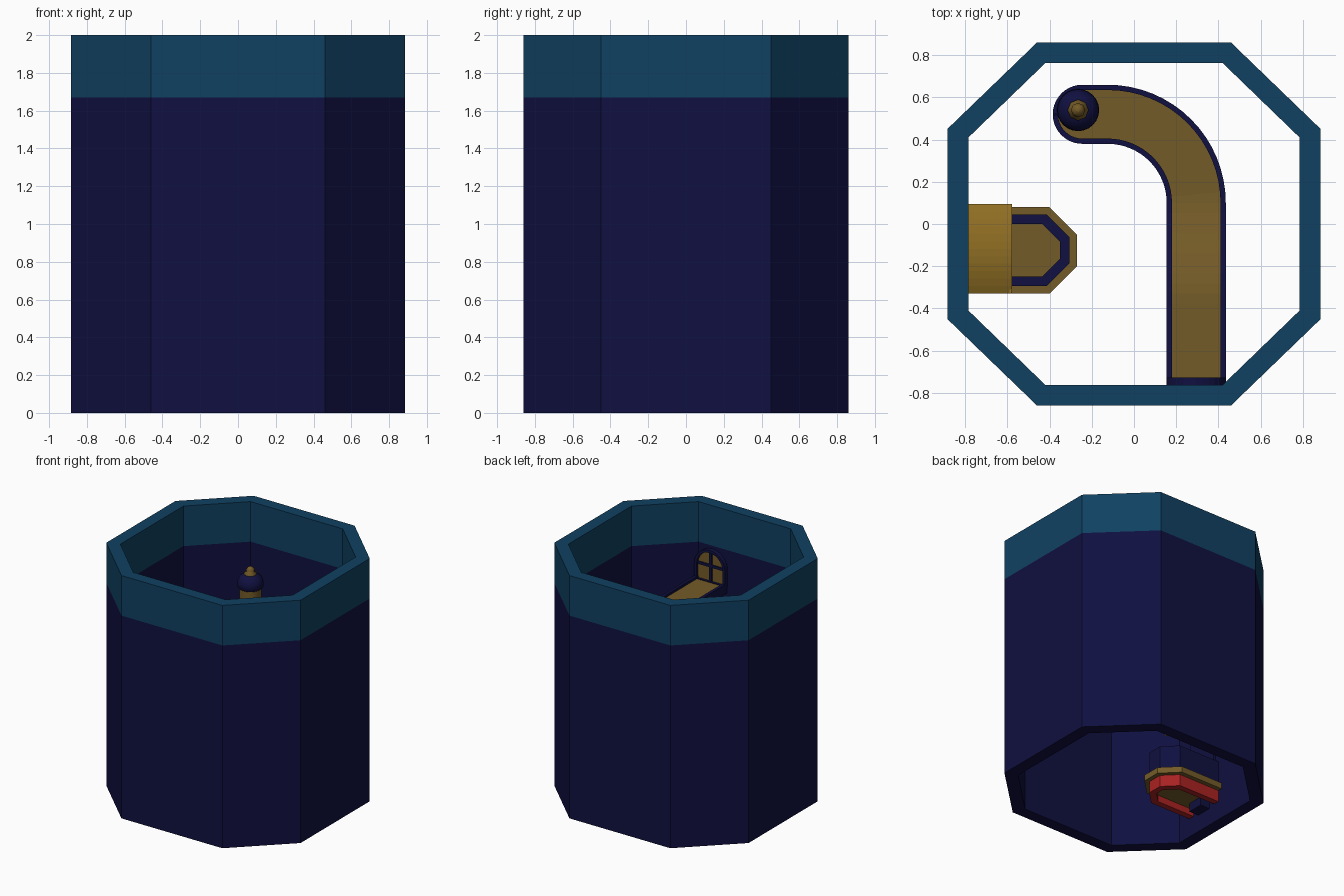
import bpy, bmesh, math
from mathutils import Vector

if "Cube" in bpy.data.objects:
    bpy.data.objects.remove(bpy.data.objects["Cube"])


def material(name, rgb):
    m = bpy.data.materials.new(name)
    m.diffuse_color = (*rgb, 1)
    m.use_nodes = True
    m.node_tree.nodes["Principled BSDF"].inputs["Base Color"].default_value = m.diffuse_color
    return m


NAVY = material("navy", (0.005, 0.005, 0.052))
TEAL = material("teal", (0.005, 0.053, 0.122))
BRONZE = material("dull_gold", (0.175, 0.105, 0.021))
GOLD = material("bright_gold", (0.29, 0.165, 0.018))
RED = material("red", (0.40, 0.016, 0.016))


def finish(name, bm, mats):
    bmesh.ops.recalc_face_normals(bm, faces=bm.faces)
    me = bpy.data.meshes.new(name)
    bm.to_mesh(me)
    bm.free()
    for m in mats:
        me.materials.append(m)
    ob = bpy.data.objects.new(name, me)
    bpy.context.collection.objects.link(ob)
    return ob


def place(p, h, axis):
    return (p[0], p[1], h) if axis == "z" else (p[0], h, p[1])


def prism(name, pts, a, b, mat, axis="z"):
    """Solid outline extruded from a to b."""
    bm = bmesh.new()
    lo = [bm.verts.new(place(p, a, axis)) for p in pts]
    hi = [bm.verts.new(place(p, b, axis)) for p in pts]
    bm.faces.new(lo)
    bm.faces.new(hi)
    n = len(pts)
    for i in range(n):
        j = (i + 1) % n
        bm.faces.new((lo[i], lo[j], hi[j], hi[i]))
    return finish(name, bm, [mat])


def band(name, outer, inner, a, b, mat, axis="z", closed=True):
    """Hollow wall between two outlines, from a to b."""
    bm = bmesh.new()
    rows = [[bm.verts.new(place(p, h, axis)) for p in pts]
            for pts, h in ((outer, a), (outer, b), (inner, b), (inner, a))]
    n = len(outer)
    for i in range(n if closed else n - 1):
        j = (i + 1) % n
        for k in range(4):
            r, s = rows[k], rows[(k + 1) % 4]
            bm.faces.new((r[i], r[j], s[j], s[i]))
    if not closed:
        for i in (0, n - 1):
            bm.faces.new([r[i] for r in rows])
    return finish(name, bm, [mat])


def lathe(name, profile, cx, cy, mat, n=24):
    bm = bmesh.new()
    rows = [[bm.verts.new((cx + r * math.cos(i * math.tau / n),
                           cy + r * math.sin(i * math.tau / n), z)) for i in range(n)]
            for r, z in profile]
    for r, s in zip(rows, rows[1:]):
        for i in range(n):
            j = (i + 1) % n
            bm.faces.new((r[i], r[j], s[j], s[i]))
    bm.faces.new(rows[0])
    bm.faces.new(rows[-1])
    ob = finish(name, bm, [mat])
    for p in ob.data.polygons:
        p.use_smooth = len(p.vertices) == 4 and abs(p.normal.z) < 0.95
    return ob


def octagon(x1, y1, x2, y2):
    q = [(x1, y1), (x2, y2), (x2, -y2), (x1, -y1)]
    return q + [(-x, -y) for x, y in q]


# tower shell: navy wall with teal top band
outer, inner = octagon(.46, .86, .885, .45), octagon(.42, .763, .785, .41)
band("tower_wall", outer, inner, 0, 1.67, NAVY)
band("tower_top_band", outer, inner, 1.67, 2, TEAL)

# walkway: straight run, quarter turn, rounded end
W, LIP, R, CX, CY = .14, .025, .42, -.125, .1


def height(y):
    t = min(max((y + .35) / .5, 0), 1)
    return 1.38 - .12 * t * t * (3 - 2 * t)


sections = []  # (outer left, inner left, inner right, outer right, z)


def section(c, d, along_out=0, along_in=0, w=W, wi=W - LIP, z=1.26):
    c, d = Vector(c), Vector(d)
    s = Vector((-d.y, d.x))
    sections.append((c + s * w + d * along_out, c + s * wi + d * along_in,
                     c - s * wi + d * along_in, c - s * w + d * along_out, z))


for i in range(19):
    y = -.757 + .857 * i / 18
    section((CX + R, y), (0, 1), z=height(y))
for i in range(1, 17):
    a = math.pi / 2 * i / 16
    section((CX + R * math.cos(a), CY + R * math.sin(a)),
            (-math.sin(a), math.cos(a)), z=height(CY + .2))
for i in range(11):
    a = math.radians(8.8 * i)
    k, s = math.cos(a), math.sin(a)
    section((-.245, CY + R), (-1, 0), W * s, (W - LIP) * s, W * k, (W - LIP) * k)

bm = bmesh.new()
rows = []
for ol, il, ir, orr, z in sections:
    pts = ((ol, -.06), (ol, .02), (il, .02), (il, 0), (ir, 0), (ir, .02), (orr, .02), (orr, -.06))
    rows.append([bm.verts.new((p.x, p.y, z + dz)) for p, dz in pts])
for r, s in zip(rows, rows[1:]):
    for k in range(8):
        m = (k + 1) % 8
        f = bm.faces.new((r[k], r[m], s[m], s[k]))
        f.material_index = 1 if k == 3 else 0
bm.faces.new(rows[0])
bm.faces.new(rows[-1])
finish("walkway", bm, [NAVY, BRONZE])


def arch(cx, z0, w, spring, n=14):
    return [(cx - w, z0), (cx + w, z0)] + [
        (cx + w * math.cos(math.pi * i / n), spring + w * math.sin(math.pi * i / n))
        for i in range(n + 1)]


# arched door at the walkway's front end
band("door_frame", arch(.295, 1.37, .14, 1.505), arch(.295, 1.385, .118, 1.505),
     -.765, -.728, NAVY, "y")
prism("door_pane", arch(.295, 1.38, .12, 1.505), -.765, -.748, BRONZE, "y")
for nm, x0, x1, z0, z1 in (("door_bar_upright", .284, .306, 1.385, 1.62),
                           ("door_bar_cross", .178, .412, 1.50, 1.522)):
    prism(nm, [(x0, z0), (x1, z0), (x1, z1), (x0, z1)], -.75, -.738, NAVY, "y")

# lamp post at the walkway's back end
LX, LY = -.265, .54
lathe("lamp_foot", [(.1, 1.25), (.1, 1.29), (.085, 1.3)], LX, LY, NAVY)
lathe("lamp_body", [(.083, 1.29), (.083, 1.43)], LX, LY, BRONZE)
lathe("lamp_cap", [(.085, 1.42), (.098, 1.435), (.098, 1.47), (.085, 1.505),
                   (.06, 1.525), (.05, 1.53)], LX, LY, NAVY)
lathe("lamp_finial", [(.045, 1.525), (.05, 1.54), (.028, 1.55), (.034, 1.57),
                      (.02, 1.585), (.008, 1.592)], LX, LY, BRONZE, 8)


# balcony on the left wall
def bay(inset, cut):
    x, h = -.27 - inset, .205 - inset
    return [(-.79, -.125 - h), (x - cut, -.125 - h), (x, -.125 - h + cut),
            (x, -.125 + h - cut), (x - cut, -.125 + h), (-.79, -.125 + h)]


prism("balcony_slab", bay(0, .13), .25, .3, BRONZE)
band("balcony_railing", bay(.036, .107), bay(.08, .085), .3, .5, NAVY, closed=False)
band("balcony_skirt", bay(.036, .107), bay(.085, .085), .155, .25, RED, closed=False)
prism("balcony_underside", bay(.08, .085), .21, .25, BRONZE)
prism("balcony_bracket", [(-.79, -.19), (-.70, -.19), (-.70, -.06), (-.79, -.06)],
      .14, .22, NAVY)

# gently curved awning with a hanging fringe
N = 12
ys = [-.33 + .425 * i / N for i in range(N + 1)]
bm = bmesh.new()
rows = []
for y in ys:
    z = .86 + .05 * (1 - ((y + .1175) / .2125) ** 2)
    rows.append([bm.verts.new(p) for p in ((-.79, y, z + .03), (-.578, y, z),
                                           (-.578, y, z - .025), (-.79, y, z - .025))])
for r, s in zip(rows, rows[1:]):
    for k in range(4):
        m = (k + 1) % 4
        bm.faces.new((r[k], r[m], s[m], s[k]))
bm.faces.new(rows[0])
bm.faces.new(rows[-1])
finish("awning", bm, [GOLD])
for i in range(0, N, 2):
    prism("awning_fringe", [(-.59, ys[i]), (-.58, ys[i]), (-.58, ys[i + 1]), (-.59, ys[i + 1])],
          .81, .87, GOLD)

# balcony doorway on the wall
prism("balcony_doorway", [(-.79, -.26), (-.765, -.26), (-.765, .01), (-.79, .01)], .3, .84, NAVY)
